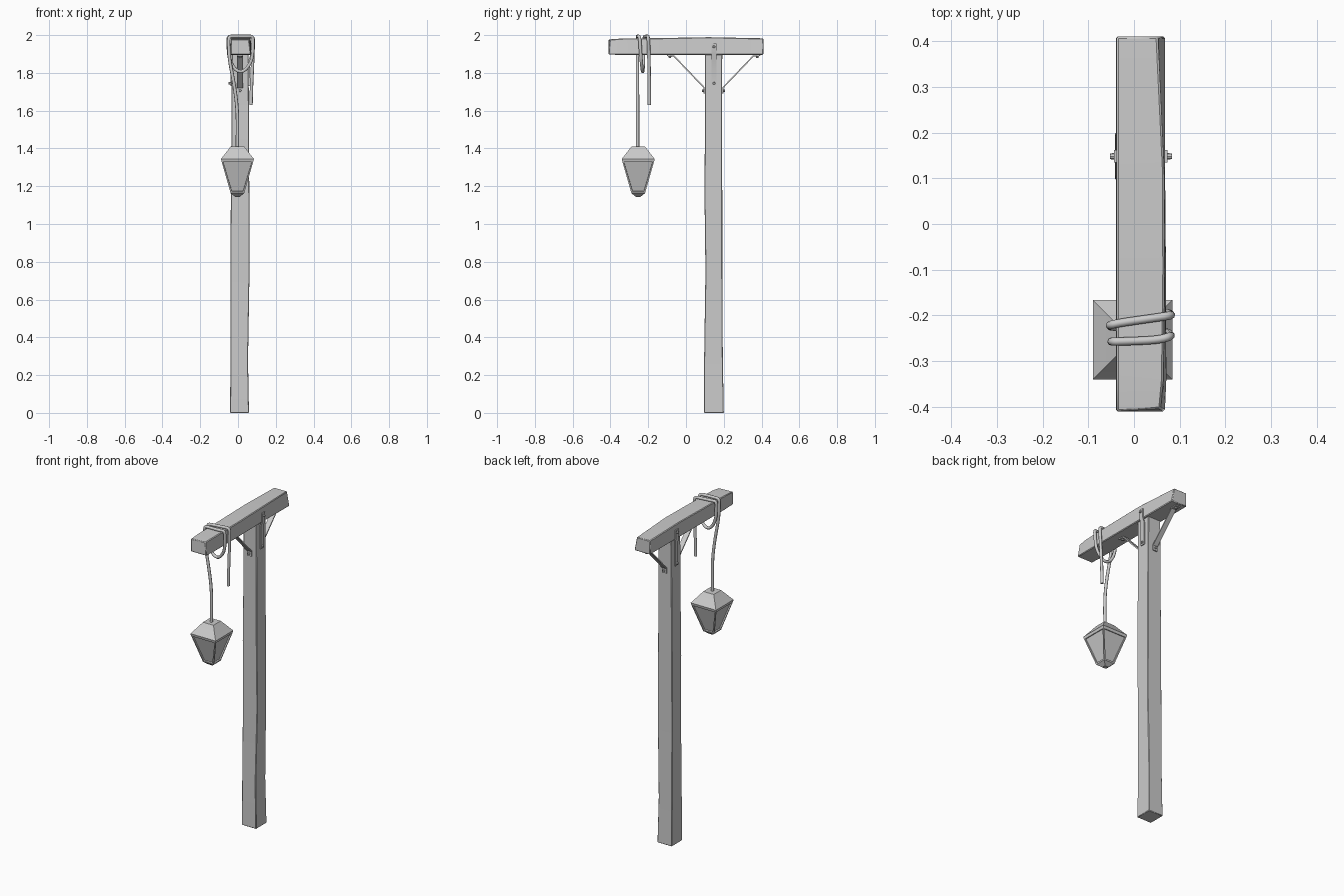
import bpy, bmesh, math
from mathutils import Vector

if "Cube" in bpy.data.objects:
    bpy.data.objects.remove(bpy.data.objects["Cube"])


def finish(name, bm, bevel=0.0, smooth=True):
    bmesh.ops.recalc_face_normals(bm, faces=bm.faces)
    me = bpy.data.meshes.new(name)
    bm.to_mesh(me)
    bm.free()
    ob = bpy.data.objects.new(name, me)
    bpy.context.collection.objects.link(ob)
    if bevel:
        m = ob.modifiers.new("bevel", 'BEVEL')
        m.width, m.segments, m.limit_method = bevel, 1, 'ANGLE'
    if smooth:
        bpy.ops.object.select_all(action='DESELECT')
        ob.select_set(True)
        bpy.context.view_layer.objects.active = ob
        bpy.ops.object.shade_smooth_by_angle(angle=math.radians(30))
    return ob


def loft(rings):
    bm = bmesh.new()
    loops = [[bm.verts.new(p) for p in r] for r in rings]
    n = len(loops[0])
    for a, b in zip(loops, loops[1:]):
        for i in range(n):
            bm.faces.new((a[i], a[(i + 1) % n], b[(i + 1) % n], b[i]))
    bm.faces.new(loops[0])
    bm.faces.new(loops[-1])
    return bm


# Rough-hewn post: z, x min, x max, y min, y max
post = [(0, -.042, .058, .096, .2), (.28, -.04, .053, .096, .195),
        (.75, -.04, .061, .103, .192), (1.15, -.038, .06, .098, .192),
        (1.5, -.035, .058, .1, .191), (1.91, -.032, .056, .1, .192)]
finish("post", loft([[(a, c, z), (b, c, z), (b, d, z), (a, d, z)]
                     for z, a, b, c, d in post]), .003)

# Cross beam: y, bottom x max, top x max, z bottom, z top
beam = [(-.41, .068, .058, 1.897, 1.977), (-.34, .071, .064, 1.895, 1.982),
        (-.1, .07, .067, 1.895, 1.985), (.12, .068, .066, 1.896, 1.989),
        (.41, .069, .052, 1.896, 1.983)]
finish("beam", loft([[(-.039, y, z0), (xb, y, z0), (xt, y + (.006 if y < -.4 else 0), z1),
                      (-.038, y, z1)] for y, xb, xt, z0, z1 in beam]), .004)


# Iron strips following a path in the yz plane
def strip(name, path, x0, x1, t=.007):
    pts = [Vector(p) for p in path]
    rings = []
    for i, p in enumerate(pts):
        d = (pts[min(i + 1, len(pts) - 1)] - pts[max(i - 1, 0)]).normalized()
        n = Vector((-d.y, d.x)) * t / 2
        rings.append([(x0, *(p - n)), (x1, *(p - n)), (x1, *(p + n)), (x0, *(p + n))])
    finish(name, loft(rings))


def bolt(name, loc, axis):
    bm = bmesh.new()
    bmesh.ops.create_cone(bm, cap_ends=True, segments=8, radius1=.008, radius2=.006, depth=.014)
    bm.transform(Vector(axis).to_track_quat('Z', 'Y').to_matrix().to_4x4())
    bmesh.ops.translate(bm, verts=bm.verts, vec=loc)
    finish(name, bm)


for side, face, name in ((-1, .099, "front"), (1, .193, "rear")):
    strip(name + "_brace", [(face + side * .002, 1.69), (face + side * .003, 1.722),
                            (face + side * .163, 1.889), (face + side * .2, 1.892)], -.005, .027)
    bolt(name + "_brace_post_bolt", (.011, face + side * .007, 1.706), (0, side, 0))
    bolt(name + "_brace_beam_bolt", (.011, face + side * .184, 1.886), (0, 0, -1))

# Side plates tying beam to post
for s, xb, xp, name in ((-1, -.04, -.036, "left"), (1, .07, .06, "right")):
    strip_pts = [(xp, 1.73), (xp, 1.87), (xb, 1.9), (xb, 1.955)]
    finish(name + "_plate", loft([[(x - .0035, .134, z), (x + .0035, .134, z),
                                   (x + .0035, .162, z), (x - .0035, .162, z)]
                                  for x, z in strip_pts]))
    bolt(name + "_plate_lower_bolt", (xp + s * .006, .148, 1.745), (s, 0, 0))
    bolt(name + "_plate_upper_bolt", (xb + s * .006, .148, 1.938), (s, 0, 0))

# Rope: up from the lantern, twice over the beam, loose tail
rope = [(-.004, -.256, 1.39), (-.002, -.256, 1.5), (-.004, -.256, 1.62), (-.022, -.257, 1.75),
        (-.044, -.257, 1.86), (-.049, -.257, 1.93), (-.05, -.257, 1.992), (-.03, -.257, 1.994),
        (.05, -.254, 1.993), (.08, -.246, 1.994), (.08, -.243, 1.95), (.076, -.238, 1.87),
        (.045, -.232, 1.82), (.015, -.229, 1.803), (-.02, -.227, 1.82), (-.049, -.225, 1.88),
        (-.052, -.223, 1.95), (-.054, -.221, 1.992), (-.03, -.216, 1.993), (.04, -.206, 1.993),
        (.081, -.2, 1.994), (.081, -.198, 1.95), (.076, -.195, 1.82), (.071, -.194, 1.72),
        (.069, -.194, 1.63)]
cu = bpy.data.curves.new("rope", 'CURVE')
cu.dimensions = '3D'
cu.bevel_depth, cu.bevel_resolution, cu.resolution_u, cu.use_fill_caps = .009, 2, 4, True
sp = cu.splines.new('NURBS')
sp.points.add(len(rope) - 1)
for p, co in zip(sp.points, rope):
    p.co = (*co, 1)
sp.order_u, sp.use_endpoint_u, sp.use_smooth = 3, True, True
rope_ob = bpy.data.objects.new("rope", cu)
bpy.context.collection.objects.link(rope_ob)
bpy.ops.object.select_all(action='DESELECT')
rope_ob.select_set(True)
bpy.context.view_layer.objects.active = rope_ob
bpy.ops.object.convert(target='MESH')

# Square lantern: half width, z, with recessed panes
prof = [(.012, 1.144), (.036, 1.163), (.085, 1.335), (.087, 1.345), (.081, 1.352), (.036, 1.41)]
bm = loft([[(-.003 + r * a, -.253 + r * b, z) for a, b in ((-1, -1), (1, -1), (1, 1), (-1, 1))]
           for r, z in prof])
bmesh.ops.recalc_face_normals(bm, faces=bm.faces)
panes = [f for f in bm.faces if 1.22 < f.calc_center_median().z < 1.28]
bmesh.ops.inset_individual(bm, faces=panes, thickness=.011)
bmesh.ops.inset_individual(bm, faces=panes, thickness=.0005, depth=-.008)
finish("lantern", bm)
